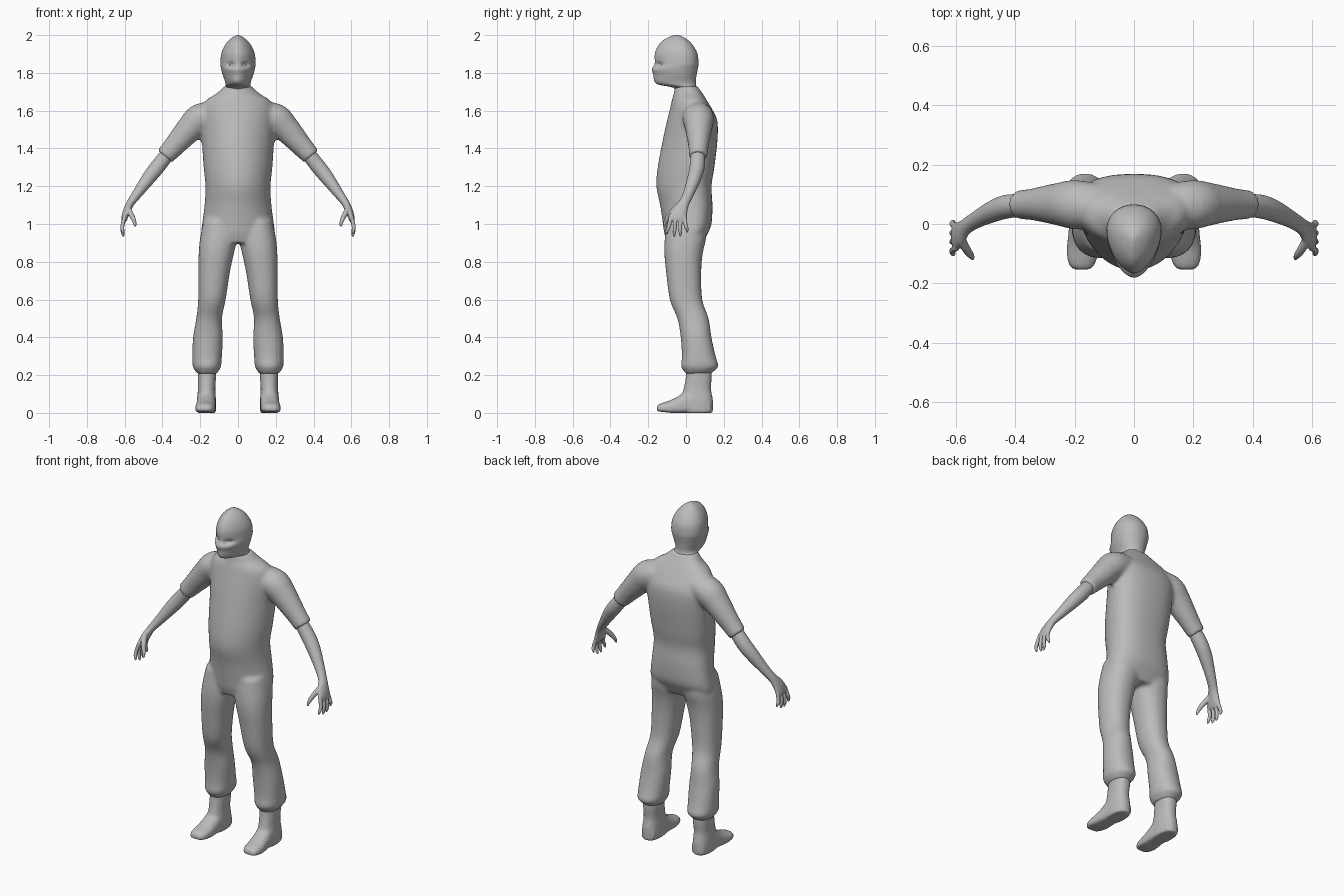
import bpy, bmesh, math
from mathutils import Vector

grey = bpy.data.materials.new("plain grey")
grey.diffuse_color = (0.5, 0.5, 0.5, 1)


def spline(rows, sub):
    """Catmull-Rom interpolation between rows of numbers."""
    out = []
    for i in range(len(rows) - 1):
        a, b, c, d = (rows[min(max(j, 0), len(rows) - 1)] for j in range(i - 1, i + 3))
        for k in range(sub):
            t = k / sub
            out.append([q + 0.5 * t * (r - p + t * (2 * p - 5 * q + 4 * r - s + t * (3 * (q - r) + s - p)))
                        for p, q, r, s in zip(a, b, c, d)])
    out.append(list(rows[-1]))
    return out


def skin(bm, rings, n_front=2.0, n_back=2.0, seg=32):
    """Rings are (centre, side vector, front vector, back vector)."""
    loops = []
    for c, u, f, b in rings:
        loop = []
        for k in range(seg):
            a = 2 * math.pi * k / seg
            co, si = math.cos(a), math.sin(a)
            n, w = (n_back, b) if si > 0 else (n_front, f)
            px = math.copysign(abs(co) ** (2 / n), co)
            loop.append(bm.verts.new(c + u * px + w * abs(si) ** (2 / n)))
        loops.append(loop)
    for p, q in zip(loops, loops[1:]):
        for k in range(seg):
            m = (k + 1) % seg
            bm.faces.new((p[k], p[m], q[m], q[k]))
    bm.faces.new(loops[0])
    bm.faces.new(loops[-1])


def stack(bm, rows, wide=0.5, side=1, sub=4, **kw):
    """Horizontal sections: z, x min, x max, y front, y back."""
    rings = []
    for z, x0, x1, y0, y1 in spline(rows, sub):
        yw = y0 + wide * (y1 - y0)
        rings.append((Vector((side * (x0 + x1) / 2, yw, z)), Vector(((x1 - x0) / 2, 0, 0)),
                      Vector((0, y0 - yw, 0)), Vector((0, y1 - yw, 0))))
    skin(bm, rings, **kw)


def limb(bm, rows, side=1, sub=4, **kw):
    """Sections across a path: x, y, z, radius along y, radius across."""
    pts = spline(rows, sub)
    rings = []
    for i, (x, y, z, ry, rv) in enumerate(pts):
        t = (Vector(pts[min(i + 1, len(pts) - 1)][:3]) - Vector(pts[max(i - 1, 0)][:3])).normalized()
        u = Vector((0, 1, 0))
        u = (u - t * u.dot(t)).normalized()
        v = t.cross(u) * rv
        m = lambda w: Vector((side * w.x, w.y, w.z))
        rings.append((m(Vector((x, y, z))), m(u * ry), m(-v), m(v)))
    skin(bm, rings, **kw)


def finish(bm, name, voxel=0, smooth=0, mirror=False):
    bmesh.ops.recalc_face_normals(bm, faces=bm.faces)
    for f in bm.faces:
        f.smooth = True
    me = bpy.data.meshes.new(name)
    bm.to_mesh(me)
    bm.free()
    me.materials.append(grey)
    ob = bpy.data.objects.new(name, me)
    bpy.context.collection.objects.link(ob)
    if voxel:
        r = ob.modifiers.new("merge", 'REMESH')
        r.mode, r.voxel_size, r.use_smooth_shade = 'VOXEL', voxel, True
        s = ob.modifiers.new("soften", 'SMOOTH')
        s.factor, s.iterations = 0.5, smooth
    if mirror:
        ob.modifiers.new("mirror", 'MIRROR')
    return ob


# Clothing: torso, sleeves and trousers merged into one skin
bm = bmesh.new()
torso = [(0.90, 0.17, -0.10, 0.09), (0.95, 0.195, -0.115, 0.115), (1.0, 0.19, -0.122, 0.135),
         (1.1, 0.177, -0.137, 0.14), (1.2, 0.172, -0.157, 0.135), (1.3, 0.182, -0.15, 0.15),
         (1.45, 0.192, -0.122, 0.167), (1.55, 0.2, -0.10, 0.165), (1.61, 0.195, -0.085, 0.137),
         (1.655, 0.17, -0.075, 0.11), (1.69, 0.115, -0.065, 0.088), (1.73, 0.072, -0.058, 0.06)]
stack(bm, [(z, -w, w, f, b) for z, w, f, b in torso], wide=0.62, n_front=1.9, n_back=2.4, seg=48)
leg = [(1.02, 0.01, 0.182, -0.10, 0.11), (0.93, 0.004, 0.2, -0.112, 0.108), (0.85, 0.02, 0.208, -0.115, 0.09),
       (0.75, 0.042, 0.21, -0.106, 0.081), (0.6, 0.065, 0.211, -0.086, 0.086), (0.5, 0.085, 0.221, -0.046, 0.12),
       (0.4, 0.08, 0.238, -0.028, 0.135), (0.3, 0.085, 0.242, -0.022, 0.157), (0.245, 0.09, 0.24, -0.026, 0.172),
       (0.22, 0.105, 0.224, -0.01, 0.145), (0.208, 0.11, 0.218, -0.006, 0.138)]
sleeve = [(0.10, 0.055, 1.59, 0.075, 0.06), (0.195, 0.065, 1.56, 0.083, 0.08), (0.25, 0.067, 1.51, 0.073, 0.073),
          (0.30, 0.067, 1.455, 0.062, 0.064), (0.345, 0.066, 1.405, 0.053, 0.056), (0.388, 0.065, 1.357, 0.049, 0.05)]
for s in (-1, 1):
    stack(bm, leg, side=s, n_front=2.2, n_back=2.2)
    limb(bm, sleeve, side=s)
finish(bm, "clothing", voxel=0.011, smooth=5)

# Bare forearms with hands
bm = bmesh.new()
limb(bm, [(0.35, 0.063, 1.40, 0.036, 0.036), (0.42, 0.06, 1.31, 0.04, 0.04), (0.47, 0.045, 1.247, 0.037, 0.037),
          (0.53, 0.015, 1.165, 0.029, 0.027), (0.568, -0.01, 1.112, 0.028, 0.021), (0.588, -0.032, 1.07, 0.041, 0.02),
          (0.6, -0.042, 1.035, 0.047, 0.017), (0.604, -0.045, 1.015, 0.044, 0.012)])
for y0, y1, drop in ((-0.08, -0.1, 0.945), (-0.056, -0.062, 0.932), (-0.031, -0.03, 0.934), (-0.008, 0.006, 0.955)):
    limb(bm, [(0.598, y0, 1.045, 0.011, 0.011), (0.612, (y0 + y1) / 2, 0.99, 0.0105, 0.0105),
              (0.61, y1, drop + 0.018, 0.009, 0.009), (0.605, y1, drop, 0.004, 0.004)], seg=14)
limb(bm, [(0.583, -0.05, 1.085, 0.016, 0.014), (0.565, -0.085, 1.05, 0.015, 0.014),
          (0.549, -0.107, 1.015, 0.011, 0.011), (0.543, -0.118, 0.985, 0.005, 0.005)], seg=14)
finish(bm, "forearms_and_hands", voxel=0.004, smooth=3, mirror=True)

# Boots: shaft plus foot
bm = bmesh.new()
stack(bm, [(0.27, 0.118, 0.212, 0.0, 0.13), (0.2, 0.116, 0.213, 0.0, 0.137), (0.13, 0.12, 0.212, -0.012, 0.132),
           (0.07, 0.117, 0.217, -0.03, 0.142), (0.01, 0.117, 0.217, -0.03, 0.142), (0.0, 0.122, 0.212, -0.02, 0.137)],
      n_front=2.2, n_back=2.4)
foot = [(0.13, 0.166, 0.04, 0.08), (0.06, 0.167, 0.049, 0.13), (0.01, 0.168, 0.05, 0.125), (-0.03, 0.17, 0.051, 0.095),
        (-0.08, 0.173, 0.053, 0.068), (-0.12, 0.175, 0.049, 0.055), (-0.145, 0.176, 0.038, 0.045),
        (-0.154, 0.176, 0.022, 0.035)]
rings = []
for y, x, w, top in spline(foot, 4):
    low = 0.008 * max(0, -y - 0.08) / 0.07
    mid = low + 0.4 * (top - low)
    rings.append((Vector((x, y, mid)), Vector((w, 0, 0)), Vector((0, 0, low - mid)), Vector((0, 0, top - mid))))
skin(bm, rings, n_front=4, n_back=2.2)
finish(bm, "boots", voxel=0.007, smooth=4, mirror=True)

# Masked head with neck, eye hollows pressed in
bm = bmesh.new()
head = [(1.67, 0.072, -0.055, 0.08), (1.715, 0.067, -0.06, 0.062), (1.727, 0.066, -0.09, 0.056),
        (1.738, 0.066, -0.145, 0.053), (1.755, 0.069, -0.167, 0.052), (1.79, 0.081, -0.173, 0.056),
        (1.82, 0.089, -0.181, 0.062), (1.85, 0.093, -0.166, 0.066), (1.90, 0.089, -0.165, 0.061),
        (1.94, 0.073, -0.15, 0.041), (1.97, 0.051, -0.125, 0.015), (1.99, 0.026, -0.09, -0.015),
        (2.0, 0.006, -0.06, -0.04)]
stack(bm, [(z, -w, w, f, b) for z, w, f, b in head], wide=0.62, sub=6, n_front=1.75, n_back=2.1, seg=64)
for v in bm.verts:
    if v.co.y < -0.07:
        v.co.y += 0.02 * math.exp(-((abs(v.co.x) - 0.037) / 0.019) ** 2 - ((v.co.z - 1.842) / 0.013) ** 2)
finish(bm, "masked_head")

# Eyes
bm = bmesh.new()
bmesh.ops.create_uvsphere(bm, u_segments=16, v_segments=10, radius=1)
for v in bm.verts:
    v.co = Vector((0.037 + 0.015 * v.co.x, -0.118 + 0.014 * v.co.y, 1.84 + 0.008 * v.co.z))
finish(bm, "eyes", mirror=True)
